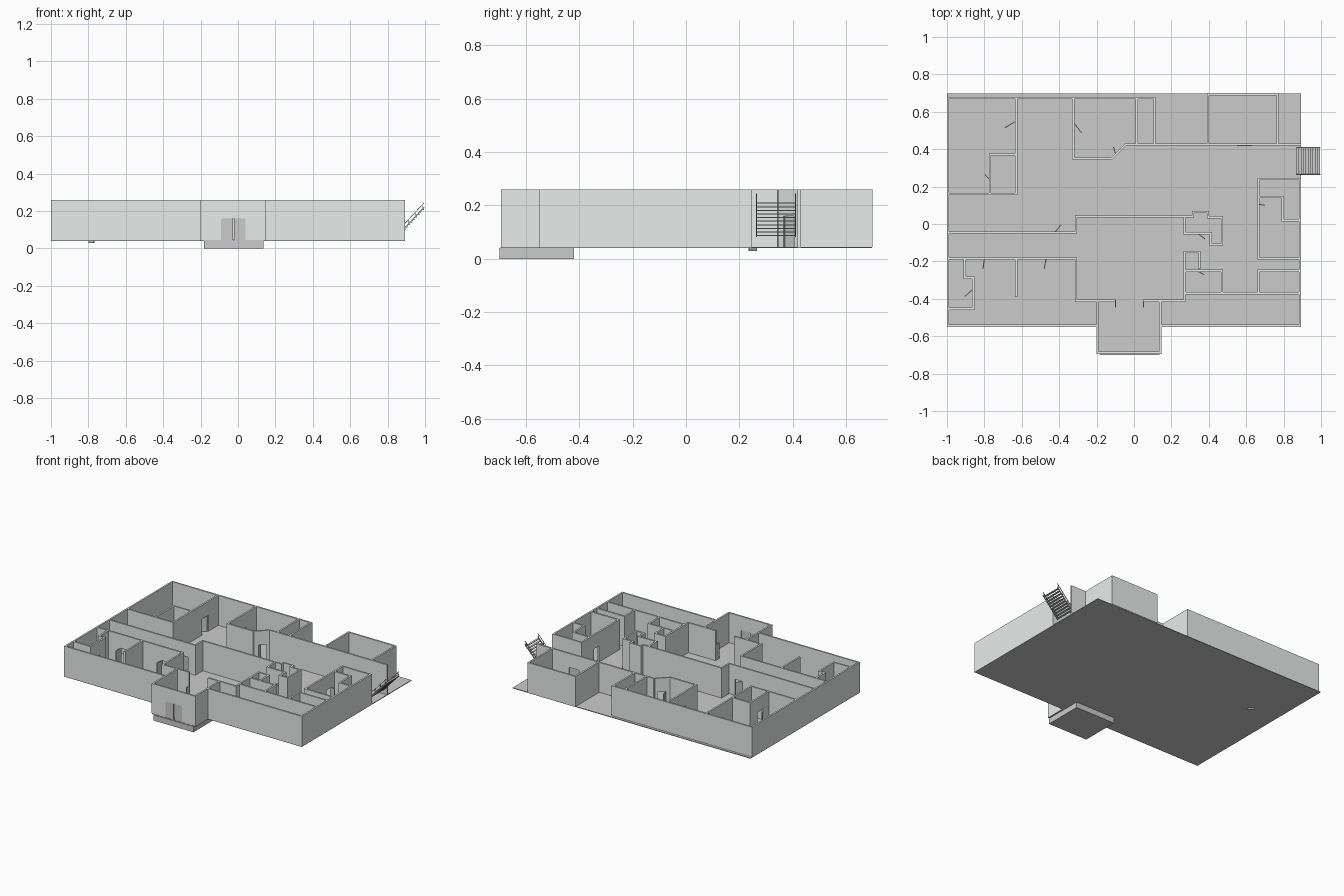
import bpy, bmesh
from mathutils import Vector, Matrix

Z0, Z1, DOOR_TOP, T = 0.045, 0.26, 0.16, 0.012

wall_mat = bpy.data.materials.new("wall_paint")
wall_mat.diffuse_color = (0.80, 0.84, 0.83, 1)


def slab(bm, a, b, z0, z1, t=T):
    """Upright box running from plan point a to plan point b."""
    a, b = Vector(a), Vector(b)
    d, mid = b - a, (a + b) / 2
    m = (Matrix.Translation((mid.x, mid.y, (z0 + z1) / 2))
         @ Matrix.Rotation(-d.angle_signed(Vector((1, 0))) * -1, 4, 'Z')
         @ Matrix.Diagonal((d.length, t, z1 - z0, 1)))
    bmesh.ops.create_cube(bm, size=1, matrix=m)


def box(bm, x0, x1, y0, y1, z0, z1):
    slab(bm, (x0, (y0 + y1) / 2), (x1, (y0 + y1) / 2), z0, z1, y1 - y0)


def wall(bm, a, b, doors=()):
    """Wall from a to b; doors are (start, end) distances measured from a."""
    a, b = Vector(a), Vector(b)
    u, n = (b - a).normalized(), (b - a).length
    pos = -T / 2
    for s, e in sorted(doors):
        slab(bm, a + u * pos, a + u * s, Z0, Z1)
        slab(bm, a + u * s, a + u * e, DOOR_TOP, Z1)
        pos = e
    slab(bm, a + u * pos, a + u * (n + T / 2), Z0, Z1)


def path(bm, *pts):
    for a, b in zip(pts, pts[1:]):
        wall(bm, a, b)


def finish(bm, name, mat=None):
    me = bpy.data.meshes.new(name)
    bm.to_mesh(me)
    bm.free()
    ob = bpy.data.objects.new(name, me)
    bpy.context.collection.objects.link(ob)
    if mat:
        me.materials.append(mat)
    return ob


# floor plate and raised porch base
bm = bmesh.new()
box(bm, -1, 0.893, -0.55, 0.697, 0.04, Z0)
box(bm, -0.2, 0.146, -0.695, -0.55, 0.04, Z0)
finish(bm, "floor")
bm = bmesh.new()
box(bm, -0.182, 0.135, -0.70, -0.42, 0, 0.0405)
finish(bm, "porch_base")

# thin round inlay in the central hall
bpy.ops.mesh.primitive_cylinder_add(vertices=32, radius=0.04, depth=0.002,
                                    location=(-0.02, -0.178, Z0 + 0.001))
bpy.context.object.name = "hall_floor_inlay"

# outer walls with the front porch
bm = bmesh.new()
path(bm, (0.11, 0.425), (0.11, 0.673), (-0.994, 0.673), (-0.994, -0.544), (-0.195, -0.544))
path(bm, (0.14, -0.544), (0.887, -0.544), (0.887, 0.24))
path(bm, (0.395, 0.425), (0.395, 0.694), (0.767, 0.694), (0.767, 0.425))
wall(bm, (-0.195, -0.41), (-0.195, -0.688))
wall(bm, (0.14, -0.41), (0.14, -0.688))
wall(bm, (-0.195, -0.688), (0.14, -0.688), [(0.105, 0.235)])
finish(bm, "outer_walls", wall_mat)

# rear rooms
bm = bmesh.new()
wall(bm, (-0.63, 0.673), (-0.63, 0.16), [(0.12, 0.19)])
wall(bm, (-0.994, 0.16), (-0.63, 0.16))
wall(bm, (-0.77, 0.16), (-0.77, 0.372), [(0.075, 0.135)])
wall(bm, (-0.77, 0.372), (-0.63, 0.372))
wall(bm, (-0.325, 0.673), (-0.325, 0.35), [(0.125, 0.195)])
wall(bm, (-0.325, 0.35), (-0.12, 0.35))
wall(bm, (-0.12, 0.35), (-0.045, 0.425), [(0.028, 0.085)])
wall(bm, (-0.045, 0.425), (0.887, 0.425), [(0.595, 0.675)])
wall(bm, (0.015, 0.425), (0.015, 0.673))
finish(bm, "rear_room_walls", wall_mat)

# left wing rooms and corridor
bm = bmesh.new()
wall(bm, (-0.994, -0.045), (-0.31, -0.045), [(0.57, 0.63)])
wall(bm, (-0.994, -0.185), (-0.31, -0.185), [(0.19, 0.25), (0.52, 0.58)])
wall(bm, (-0.63, -0.185), (-0.63, -0.385))
path(bm, (-0.905, -0.185), (-0.905, -0.287), (-0.86, -0.287))
wall(bm, (-0.86, -0.287), (-0.86, -0.453), [(0.06, 0.12)])
wall(bm, (-0.86, -0.453), (-0.994, -0.453))
finish(bm, "left_wing_walls", wall_mat)

# central hall and its small side rooms
bm = bmesh.new()
path(bm, (-0.31, -0.045), (-0.31, 0.04), (0.315, 0.04), (0.315, 0.064),
     (0.395, 0.064), (0.395, 0.036), (0.47, 0.036), (0.47, -0.11),
     (0.41, -0.11), (0.41, -0.05))
wall(bm, (0.27, -0.05), (0.41, -0.05), [(0.07, 0.125)])
wall(bm, (0.27, 0.04), (0.27, -0.05))
path(bm, (-0.31, -0.185), (-0.31, -0.41), (-0.105, -0.41))
path(bm, (0.055, -0.41), (0.27, -0.41), (0.27, -0.15), (0.35, -0.15), (0.35, -0.235))
wall(bm, (0.27, -0.25), (0.47, -0.25), [(0.065, 0.12)])
wall(bm, (0.47, -0.25), (0.47, -0.37))
finish(bm, "central_hall_walls", wall_mat)

# right wing rooms
bm = bmesh.new()
wall(bm, (0.27, -0.37), (0.887, -0.37))
path(bm, (0.665, -0.37), (0.665, -0.25), (0.887, -0.25))
path(bm, (0.887, -0.185), (0.665, -0.185))
wall(bm, (0.665, -0.185), (0.665, 0.24), [(0.235, 0.29)])
wall(bm, (0.665, 0.24), (0.887, 0.24))
path(bm, (0.665, 0.145), (0.795, 0.145), (0.795, 0.02), (0.887, 0.02))
finish(bm, "right_wing_walls", wall_mat)

# door leaves: hinge and tip in plan
leaves = [((-0.63, 0.55), (-0.69, 0.515)), ((-0.325, 0.545), (-0.28, 0.487)),
          ((-0.097, 0.37), (-0.11, 0.412)),
          ((-0.425, -0.045), (-0.39, -0.005)), ((-0.80, -0.185), (-0.807, -0.24)),
          ((-0.47, -0.185), (-0.48, -0.24)), ((-0.86, -0.348), (-0.905, -0.387)),
          ((0.34, -0.05), (0.38, -0.08)), ((0.335, -0.25), (0.375, -0.27)),
          ((0.665, 0.105), (0.70, 0.10)), ((0.55, 0.42), (0.63, 0.42)),
          ((-0.10, -0.405), (-0.10, -0.447)), ((0.05, -0.405), (0.05, -0.447)),
          ((-0.09, -0.691), (-0.028, -0.691)), ((-0.022, -0.691), (0.04, -0.691))]
bm = bmesh.new()
for hinge, tip in leaves:
    slab(bm, hinge, tip, Z0, DOOR_TOP, 0.005)
finish(bm, "door_leaves")

# one closet door hangs crooked and dips through the floor
bm = bmesh.new()
slab(bm, (-0.77, 0.235), (-0.797, 0.265), 0.03, 0.14, 0.004)
finish(bm, "crooked_closet_door")

# side stair: open treads, stringers and handrails
N, SX, SZ = 10, 0.0125, 0.0135
bm = bmesh.new()
for i in range(N):
    x, z = 0.868 + i * SX, 0.085 + i * SZ
    box(bm, x, x + 0.014, 0.265, 0.41, z, z + 0.004)
finish(bm, "stair_treads")


def sloped_bar(bm, y, lift, h):
    """Inclined bar following the stair pitch."""
    a, b = Vector((0.868, y, 0.085 + lift)), Vector((0.995, y, 0.085 + lift + 0.127 * SZ / SX))
    d = b - a
    m = (Matrix.Translation((a + b) / 2) @ d.to_track_quat('X', 'Z').to_matrix().to_4x4()
         @ Matrix.Diagonal((d.length, 0.004, h, 1)))
    bmesh.ops.create_cube(bm, size=1, matrix=m)


bm = bmesh.new()
for y in (0.265, 0.41):
    sloped_bar(bm, y, -0.002, 0.006)
    sloped_bar(bm, y, 0.022, 0.003)
    for i in (0, 3, 6, 9):
        x, z = 0.873 + i * SX, 0.085 + i * SZ
        box(bm, x, x + 0.003, y - 0.0015, y + 0.0015, z, z + 0.026)
finish(bm, "stair_stringers_and_rails")
